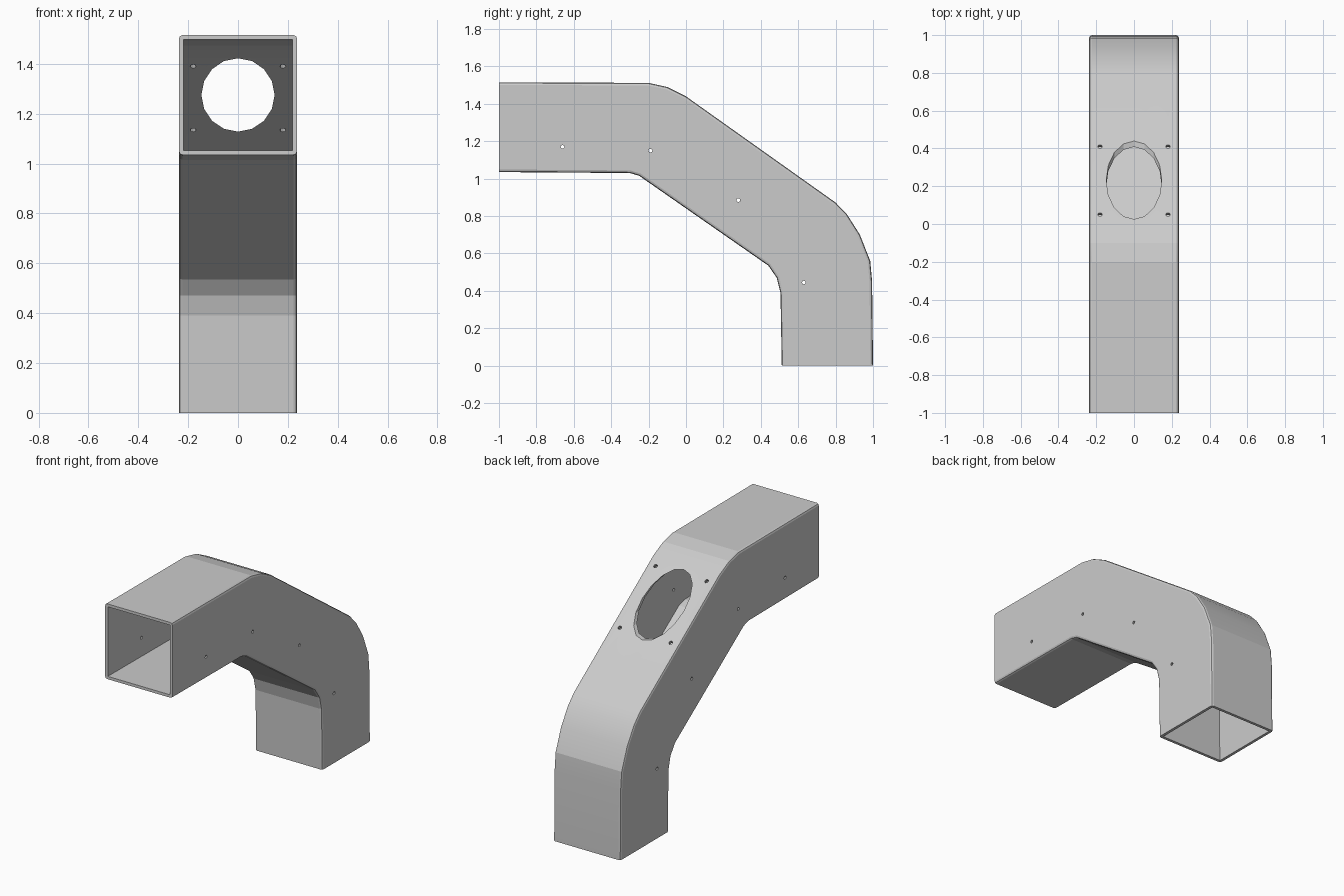
import bpy, bmesh, math
from mathutils import Vector

cube = bpy.data.objects.get("Cube")
if cube:
    bpy.data.objects.remove(cube, do_unlink=True)

HALF = 0.237
WALL = 0.018

grey = bpy.data.materials.new("light grey")
grey.use_nodes = True
grey.diffuse_color = (0.6, 0.6, 0.6, 1)
grey.node_tree.nodes["Principled BSDF"].inputs["Base Color"].default_value = (0.6, 0.6, 0.6, 1)

# Side outline of the bent duct as (y, z): outer run, then inner run back
outer = [(-1, 1.515), (-0.2, 1.512), (-0.1, 1.49), (0, 1.44), (0.8, 0.872),
         (0.86, 0.81), (0.93, 0.7), (0.985, 0.56), (0.995, 0.45), (1, 0)]
inner = [(0.512, 0), (0.505, 0.39), (0.485, 0.47), (0.44, 0.535),
         (-0.25, 1.015), (-0.3, 1.03), (-1, 1.035)]

# Extrude the outline, round the four long corners, open both ends
bm = bmesh.new()
face = bm.faces.new([bm.verts.new((-HALF, y, z)) for y, z in outer + inner])
ext = bmesh.ops.extrude_face_region(bm, geom=[face])
bmesh.ops.translate(bm, vec=(2 * HALF, 0, 0),
                    verts=[g for g in ext["geom"] if isinstance(g, bmesh.types.BMVert)])
bmesh.ops.recalc_face_normals(bm, faces=bm.faces)


def at_end(item):
    return (all(v.co.y < -0.999 for v in item.verts)
            or all(v.co.z < 0.001 for v in item.verts))


long_edges = [e for e in bm.edges
              if abs(e.verts[0].co.x - e.verts[1].co.x) < 0.001 and not at_end(e)]
bmesh.ops.bevel(bm, geom=long_edges, offset=0.014, segments=2, profile=0.5, affect='EDGES')
bmesh.ops.delete(bm, geom=[f for f in bm.faces if at_end(f)], context='FACES')
bmesh.ops.recalc_face_normals(bm, faces=bm.faces)
mesh = bpy.data.meshes.new("duct_elbow")
bm.to_mesh(mesh)
bm.free()
duct = bpy.data.objects.new("duct_elbow", mesh)
bpy.context.collection.objects.link(duct)
mesh.materials.append(grey)

shell = duct.modifiers.new("wall", 'SOLIDIFY')
shell.thickness = WALL
shell.offset = -1
shell.use_even_offset = True


def drill(name, centre, axis, radius, depth, sides):
    """Cut a round hole through the duct wall."""
    bpy.ops.mesh.primitive_cylinder_add(
        vertices=sides, radius=radius, depth=depth, location=centre,
        rotation=Vector(axis).to_track_quat('Z', 'Y').to_euler())
    cutter = bpy.context.object
    cutter.name = name
    cutter.data.materials.append(grey)
    cutter.hide_render = True
    cutter.hide_set(True)
    cutter.display_type = 'WIRE'
    cut = duct.modifiers.new(name, 'BOOLEAN')
    cut.operation = 'DIFFERENCE'
    cut.solver = 'EXACT'
    cut.object = cutter
    return cutter


cutters = []
# Large round opening in the sloping wall
cutters.append(drill("opening_cutter", (0, 0.23, 1.275), (0, 1, 0), 0.147, 0.6, 16))

# Four screw holes around the opening
slope = (0, 0.579, 0.815)
for x in (-0.18, 0.18):
    for y in (0.05, 0.41):
        cutters.append(drill("screw_hole_cutter", (x, y, 1.44 - 0.71 * y), slope, 0.012, 0.1, 8))

# Small holes straight through both side walls
for y, z in ((-0.66, 1.17), (-0.19, 1.15), (0.28, 0.885), (0.63, 0.445)):
    cutters.append(drill("side_hole_cutter", (0, y, z), (1, 0, 0), 0.01, 0.7, 8))

# Apply everything and drop the cutters
bpy.context.view_layer.objects.active = duct
for o in bpy.context.selected_objects:
    o.select_set(False)
duct.select_set(True)
for m in list(duct.modifiers):
    bpy.ops.object.modifier_apply(modifier=m.name)
for c in cutters:
    bpy.data.objects.remove(c, do_unlink=True)
bpy.ops.object.shade_smooth_by_angle(angle=math.radians(12))
